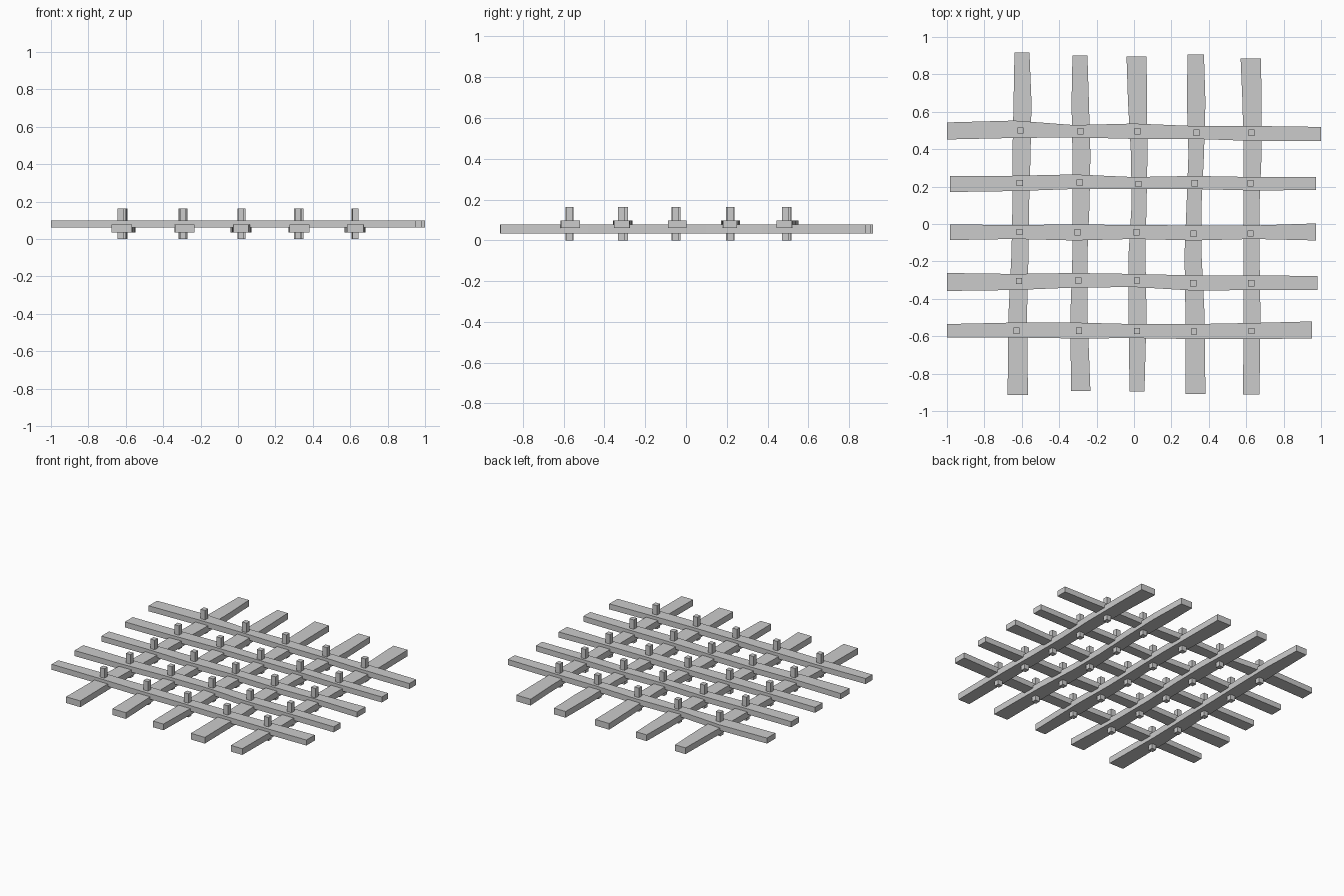
import bpy, bmesh

grey = bpy.data.materials.new("plain grey")
grey.diffuse_color = (0.6, 0.6, 0.6, 1)


def finish(name, bm):
    bmesh.ops.recalc_face_normals(bm, faces=bm.faces)
    me = bpy.data.meshes.new(name)
    bm.to_mesh(me)
    bm.free()
    me.materials.append(grey)
    ob = bpy.data.objects.new(name, me)
    bpy.context.collection.objects.link(ob)


def plank(name, along, stations, start, end, side_a, side_b, z0, z1):
    """Wobbly plank: side_a / side_b are edge positions (thousandths) at each station."""
    bm = bmesh.new()
    rings = []
    for t, a, b in zip([start] + stations + [end], side_a, side_b):
        a, b = a / 1000, b / 1000
        ring = []
        for s, z in ((a, z0), (b, z0), (b, z1), (a, z1)):
            ring.append(bm.verts.new((t, s, z) if along == 'x' else (s, t, z)))
        rings.append(ring)
    for r, q in zip(rings, rings[1:]):
        for i in range(4):
            j = (i + 1) % 4
            bm.faces.new((r[i], r[j], q[j], q[i]))
    bm.faces.new(rings[0])
    bm.faces.new(rings[-1])
    finish(name, bm)


# upper planks running left to right
xs = [-0.64, -0.32, 0.0, 0.32, 0.64]
cross = [
    (-1.0, 1.0, (543, 553, 529, 537, 524, 524, 519), (452, 460, 463, 455, 455, 444, 444)),
    (-0.985, 0.973, (257, 258, 265, 251, 257, 251, 251), (171, 176, 187, 187, 187, 179, 182)),
    (-0.985, 0.973, (-3, -5, -3, -5, -8, -8, 3), (-86, -80, -88, -80, -88, -80, -88)),
    (-1.0, 0.98, (-262, -267, -262, -267, -275, -275, -278), (-358, -353, -340, -337, -356, -353, -353)),
    (-1.0, 0.952, (-535, -527, -527, -535, -535, -529, -521), (-607, -607, -612, -610, -615, -615, -612)),
]
for i, (s, e, a, b) in enumerate(cross):
    plank(f"upper_plank_{i + 1}", 'x', xs, s, e, a, b, 0.06, 0.098)

# lower planks running back to front
ys = [0.65, 0.37, 0.10, -0.16, -0.48]
lower = [
    (0.918, -0.913, (-639, -644, -650, -650, -655, -671, -676), (-559, -548, -553, -561, -564, -572, -567)),
    (0.9, -0.892, (-329, -334, -329, -329, -329, -340, -337), (-249, -241, -233, -238, -249, -249, -233)),
    (0.896, -0.895, (-40, -32, -16, -13, -29, -29, -24), (67, 70, 72, 67, 61, 67, 56)),
    (0.907, -0.908, (286, 283, 291, 281, 270, 275, 275), (374, 382, 374, 361, 361, 377, 382)),
    (0.884, -0.911, (570, 580, 586, 586, 586, 586, 583), (679, 682, 682, 671, 671, 676, 671)),
]
for i, (s, e, a, b) in enumerate(lower):
    plank(f"lower_plank_{i + 1}", 'y', ys, s, e, a, b, 0.034, 0.077)

# square pegs through every crossing
peg_x = [(-607, -286, 19, 334, 628), (-610, -291, 24, 324, 623), (-612, -302, 13, 318, 623),
         (-615, -299, 16, 316, 626), (-628, -294, 16, 321, 628)]
peg_y = [(500, 495, 495, 487, 487), (219, 222, 214, 217, 217), (-43, -45, -45, -53, -51),
         (-305, -302, -302, -316, -316), (-570, -570, -572, -575, -572)]
H, W = 0.163, 0.034
for r in range(5):
    for c in range(5):
        bm = bmesh.new()
        bmesh.ops.create_cube(bm, size=1)
        bmesh.ops.scale(bm, vec=(W, W, H), verts=bm.verts)
        bmesh.ops.translate(bm, vec=(peg_x[r][c] / 1000, peg_y[r][c] / 1000, H / 2), verts=bm.verts)
        finish(f"peg_{r + 1}_{c + 1}", bm)
